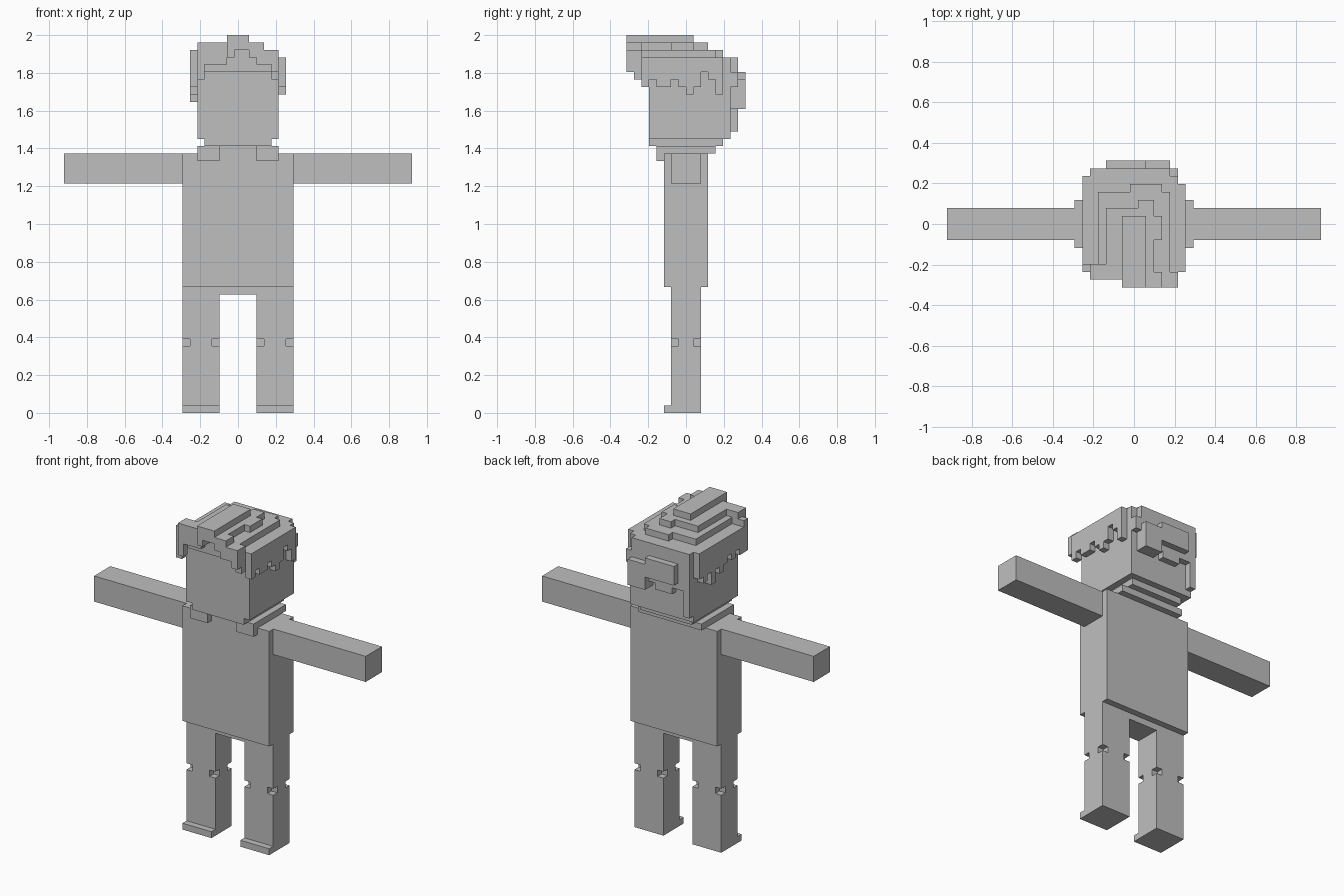
import bpy
import bmesh
from mathutils import Vector

if "Cube" in bpy.data.objects:
    bpy.data.objects.remove(bpy.data.objects["Cube"])

U = 2 / 51  # edge of one cube cell

grey = bpy.data.materials.new("plain grey")
grey.diffuse_color = (0.52, 0.52, 0.52, 1)
grey.use_nodes = True
grey.node_tree.nodes["Principled BSDF"].inputs["Base Color"].default_value = grey.diffuse_color

parts = {}


def box(part, x0, x1, y0, y1, z0, z1):
    """Fill a block of cells; x edges lie on half cells, y and z on whole ones."""
    cells = parts.setdefault(part, set())
    cells.update((x, y, z)
                 for x in range(int(round(x0 + 0.5)), int(round(x1 + 0.5)))
                 for y in range(y0, y1) for z in range(z0, z1))


# Legs with notched knees and a toe step
for side, name in ((-1, "left_leg"), (1, "right_leg")):
    a, b = sorted((side * 2.5, side * 7.5))
    box(name, a, b, -2, 2, 0, 16)
    box(name, a, b, -3, -2, 0, 1)
    for x in (int(a + 0.5), int(b - 0.5)):
        for y in (-2, 1):
            parts[name].discard((x, y, 9))

# Hips, torso and arms
box("hips", -7.5, 7.5, -2, 2, 16, 17)
box("torso", -7.5, 7.5, -3, 3, 17, 35)
box("left_arm", -23.5, -7.5, -2, 2, 31, 35)
box("right_arm", 7.5, 23.5, -2, 2, 31, 35)

# Collar with two front flaps
box("collar", -5.5, 5.5, -3, 4, 35, 36)
box("collar", -5.5, -2.5, -4, -3, 34, 36)
box("collar", 2.5, 5.5, -4, -3, 34, 36)

# Head
box("head", -4.5, 4.5, -5, 5, 36, 37)
box("head", -5.5, 5.5, -5, 6, 37, 46)

# Hair cap and stepped crown
box("hair_cap", -6.5, 6.5, -6, 5, 46, 48)
box("hair_cap", -6.5, 5.5, 5, 6, 46, 48)
box("hair_crown", -4.5, 4.5, -6, 4, 48, 49)
box("hair_crown", -0.5, 3.5, 4, 5, 48, 49)
box("hair_crown", -3.5, 2.5, -6, 2, 49, 50)
box("hair_crown", 0.5, 2.5, 2, 3, 49, 50)
box("hair_crown", 2.5, 3.5, -2, 1, 49, 50)
box("hair_crown", -1.5, 1.5, -8, 1, 50, 51)

# Ragged hair on both sides
for i, z in enumerate((44, 45, 44, 44, 45, 44, 43, 44, 46, 45, 43)):
    box("right_side_hair", 5.5, 6.5, i - 6, i - 5, z, 46)
for i, z in enumerate((44, 44, 45, 44, 45, 44, 43, 44, 42, 44, 43, 44)):
    box("left_side_hair", -6.5, -5.5, i - 6, i - 5, z, 46)

# Back hair with a long strand and a thicker patch
for i, z in enumerate((38, 42, 42, 41, 41, 41, 42, 41, 41, 41, 44)):
    box("back_hair", i - 5.5, i - 4.5, 6, 7, z, 48 if i < 10 else 46)
box("back_hair", -3.5, 1.5, 7, 8, 43, 46)
box("back_hair", 1.5, 4.5, 7, 8, 41, 45)

# Arched fringe overhanging the face
bottoms = (45, 47, 47, 47, 48, 49, 49, 48, 47, 47, 46)
tops = (50, 50, 50, 50, 51, 51, 51, 50, 50, 49, 49)
for i, (lo, hi) in enumerate(zip(bottoms, tops)):
    box("fringe", i - 5.5, i - 4.5, -8 if i > 3 else -7, -6, lo, hi)
box("fringe", 4.5, 5.5, -7, -6, 45, 46)
box("fringe", -5.5, -1.5, -6, -5, 48, 50)
box("fringe", -6.5, -5.5, -6, -5, 48, 49)

filled = set().union(*parts.values())
used = set()

# Skin every part with its exposed cell sides, merged into large flat faces
for name, cells in parts.items():
    bm = bmesh.new()
    for c in sorted(cells - used):
        for axis in range(3):
            for sign in (-1, 1):
                n = list(c)
                n[axis] += sign
                if tuple(n) in filled:
                    continue
                centre = Vector((c[0], c[1] + 0.5, c[2] + 0.5))
                centre[axis] += sign * 0.5
                u, v = Vector(), Vector()
                u[(axis + 1) % 3] = 0.5
                v[(axis + 2) % 3] = 0.5 * sign
                corners = (-u - v, u - v, u + v, v - u)
                bm.faces.new([bm.verts.new((centre + k) * U) for k in corners])
    used |= cells
    bmesh.ops.remove_doubles(bm, verts=bm.verts[:], dist=U * 0.01)
    bmesh.ops.dissolve_limit(bm, angle_limit=0.01, verts=bm.verts[:], edges=bm.edges[:])
    mesh = bpy.data.meshes.new(name)
    bm.to_mesh(mesh)
    bm.free()
    mesh.materials.append(grey)
    bpy.context.collection.objects.link(bpy.data.objects.new(name, mesh))
